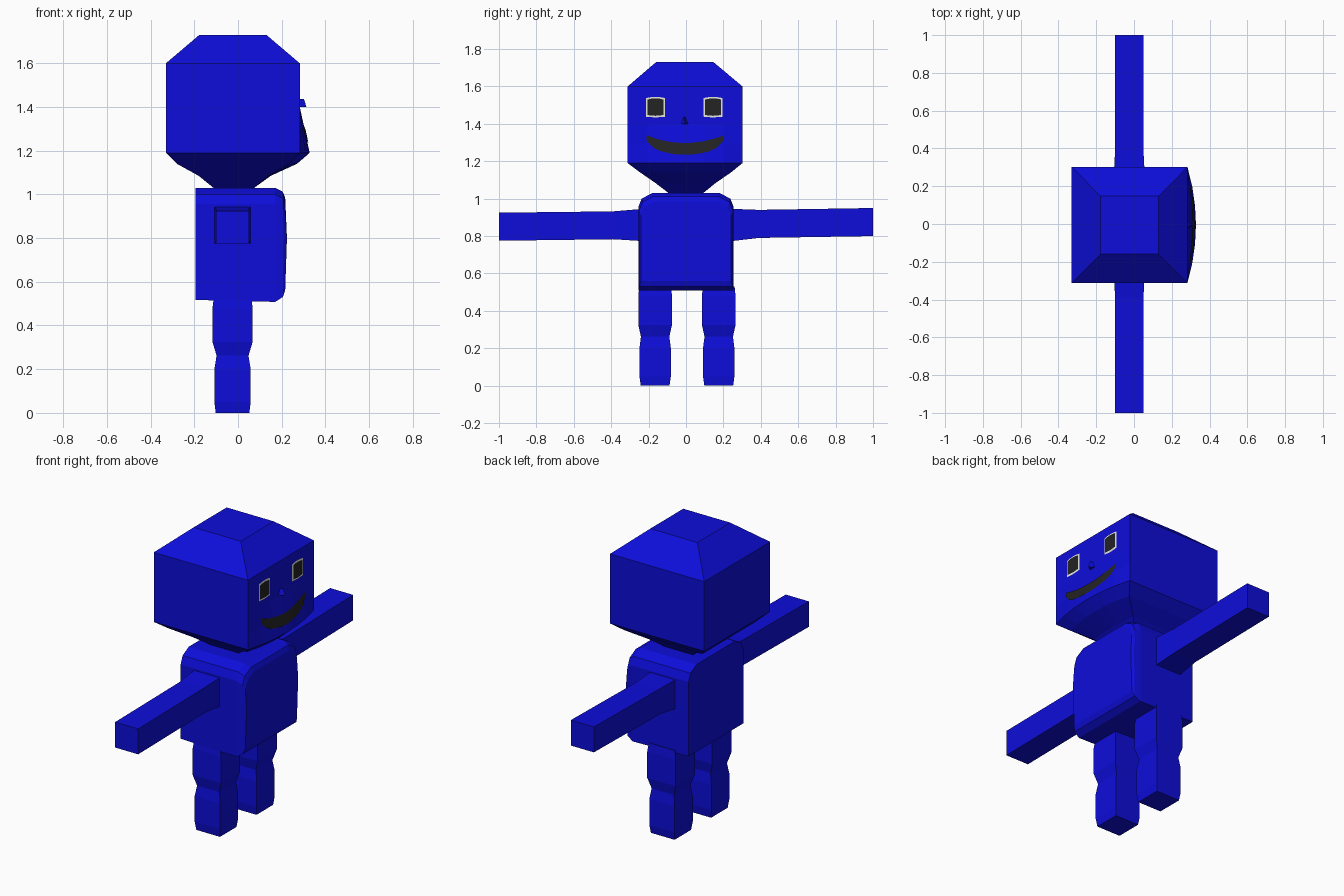
import bpy, bmesh, math

if "Cube" in bpy.data.objects:
    bpy.data.objects.remove(bpy.data.objects["Cube"])


def material(name, rgb):
    m = bpy.data.materials.new(name)
    m.diffuse_color = (*rgb, 1)
    m.use_nodes = True
    m.node_tree.nodes["Principled BSDF"].inputs["Base Color"].default_value = m.diffuse_color
    return m


BLUE = material("blue", (0.004, 0.004, 0.7))
BLACK = material("black", (0.017, 0.017, 0.017))
WHITE = material("white", (0.85, 0.85, 0.8))


def finish(name, bm, mat):
    bmesh.ops.recalc_face_normals(bm, faces=bm.faces)
    me = bpy.data.meshes.new(name)
    bm.to_mesh(me)
    bm.free()
    me.materials.append(mat)
    ob = bpy.data.objects.new(name, me)
    bpy.context.collection.objects.link(ob)
    return ob


def loft(name, rings, mat=BLUE):
    """Skin a list of equal-length point loops and cap both ends."""
    bm = bmesh.new()
    loops = [[bm.verts.new(p) for p in r] for r in rings]
    n = len(loops[0])
    for a, b in zip(loops, loops[1:]):
        for i in range(n):
            j = (i + 1) % n
            bm.faces.new((a[i], a[j], b[j], b[i]))
    bm.faces.new(loops[0])
    bm.faces.new(loops[-1])
    return finish(name, bm, mat)


def rect_z(x0, x1, y0, y1, z):
    return [(x0, y0, z), (x1, y0, z), (x1, y1, z), (x0, y1, z)]


def rect_y(x0, x1, z0, z1, y):
    return [(x0, y, z0), (x1, y, z0), (x1, y, z1), (x0, y, z1)]


# Head: square sections, with a jaw that bulges forward towards the chin
def bulge(z):
    return 0.045 * min(1, max(0, (1.40 - z) / 0.21)) if z >= 1.19 else 0.0


def head_ring(x0, x1, y0, y1, z, b):
    front = [(x1 + b * (1 - t * t), y0 + (y1 - y0) * (t + 1) / 2, z)
             for t in (-1, -0.66, -0.33, 0, 0.33, 0.66, 1)]
    return [(x0, y0, z)] + front + [(x0, y1, z)]


head_rows = [
    (-0.10, 0.06, -0.08, 0.08, 1.02, 0),
    (-0.18, 0.14, -0.165, 0.16, 1.085, 0.01),
    (-0.28, 0.235, -0.245, 0.24, 1.14, 0.035),
    (-0.33, 0.283, -0.312, 0.302, 1.19, bulge(1.19)),
    (-0.33, 0.283, -0.312, 0.302, 1.29, bulge(1.29)),
    (-0.33, 0.283, -0.312, 0.302, 1.40, 0),
    (-0.33, 0.283, -0.312, 0.302, 1.60, 0),
    (-0.177, 0.13, -0.16, 0.147, 1.73, 0),
]
loft("head", [head_ring(*r) for r in head_rows])


# Thin plates laid on the face
def face_x(y, z):
    t = (y + 0.005) / 0.307
    return 0.283 + bulge(z) * (1 - t * t)


def face_plate(name, edges, lift, mat):
    """edges: (y, low z, high z) columns, split into rows to follow the face."""
    bm = bmesh.new()
    rows = 4
    grid = [[bm.verts.new((face_x(y, a + (b - a) * k / rows) + lift, y,
                           a + (b - a) * k / rows)) for k in range(rows + 1)]
            for y, a, b in edges]
    for c, d in zip(grid, grid[1:]):
        for k in range(rows):
            bm.faces.new((c[k], d[k], d[k + 1], c[k + 1]))
    ob = finish(name, bm, mat)
    if sum(p.normal.x for p in ob.data.polygons) < 0:
        ob.data.flip_normals()


mouth = []
for i in range(13):
    t = -1 + i / 6
    mouth.append((-0.005 + 0.205 * t, 1.235 + 0.045 * t * t + 0.03 * t ** 8,
                  1.298 + 0.04 * t * t))
face_plate("mouth", mouth, 0.004, BLACK)


def eye_columns(yc, half, low, high):
    return [(yc + half * t, low - 0.004 * (1 - abs(t)), high + 0.006 * (1 - t * t))
            for t in (-1, -0.5, 0, 0.5, 1)]


for side, yc in (("right", -0.163), ("left", 0.145)):
    face_plate(side + "_eye_rim", eye_columns(yc, 0.051, 1.438, 1.538), 0.003, WHITE)
    face_plate(side + "_eye", eye_columns(yc, 0.043, 1.447, 1.53), 0.006, BLACK)

# Nose: small wedge
loft("nose", [[(0.275, -0.03, 1.40), (0.313, -0.008, 1.40), (0.275, 0.016, 1.40)],
              [(0.275, -0.014, 1.437), (0.302, -0.008, 1.437), (0.275, 0.0, 1.437)]])


# Torso: outline with cut shoulders, rounded towards the chest
def torso_ring(x, w, low, high, belly=0):
    c = 0.075
    return [(x, -w, low), (x, w, low), (x + belly, w, 0.8), (x, w, high - c),
            (x, w - 0.018, high - 0.03), (x, w - c, high), (x, -w + c, high),
            (x, -w + 0.018, high - 0.03), (x, -w, high - c), (x + belly, -w, 0.8)]


loft("torso", [torso_ring(-0.195, 0.255, 0.517, 1.03),
               torso_ring(0.17, 0.255, 0.508, 1.03),
               torso_ring(0.205, 0.25, 0.53, 1.012, 0.004),
               torso_ring(0.216, 0.24, 0.56, 0.985, 0.008)])

# Arms: straight bars that flare at the shoulder
loft("left_arm", [rect_y(-0.108, 0.058, 0.772, 0.945, 0.23),
                  rect_y(-0.107, 0.057, 0.775, 0.945, 0.26),
                  rect_y(-0.10, 0.05, 0.79, 0.94, 0.39),
                  rect_y(-0.10, 0.05, 0.80, 0.95, 1.0)])
loft("right_arm", [rect_y(-0.108, 0.058, 0.772, 0.943, -0.23),
                   rect_y(-0.107, 0.057, 0.775, 0.943, -0.26),
                   rect_y(-0.10, 0.05, 0.783, 0.932, -0.39),
                   rect_y(-0.10, 0.05, 0.775, 0.925, -1.0)])

# Legs: pinched at the knee; (height, half depth, half width)
leg_rows = [(0.0, 0.077, 0.077), (0.05, 0.083, 0.084), (0.20, 0.083, 0.084),
            (0.262, 0.073, 0.076), (0.325, 0.092, 0.09), (0.48, 0.092, 0.09),
            (0.53, 0.085, 0.085)]
for side, yc in (("right", -0.165), ("left", 0.175)):
    loft(side + "_leg", [rect_z(-0.025 - d, -0.025 + d, yc - w, yc + w, z)
                         for z, d, w in leg_rows])
